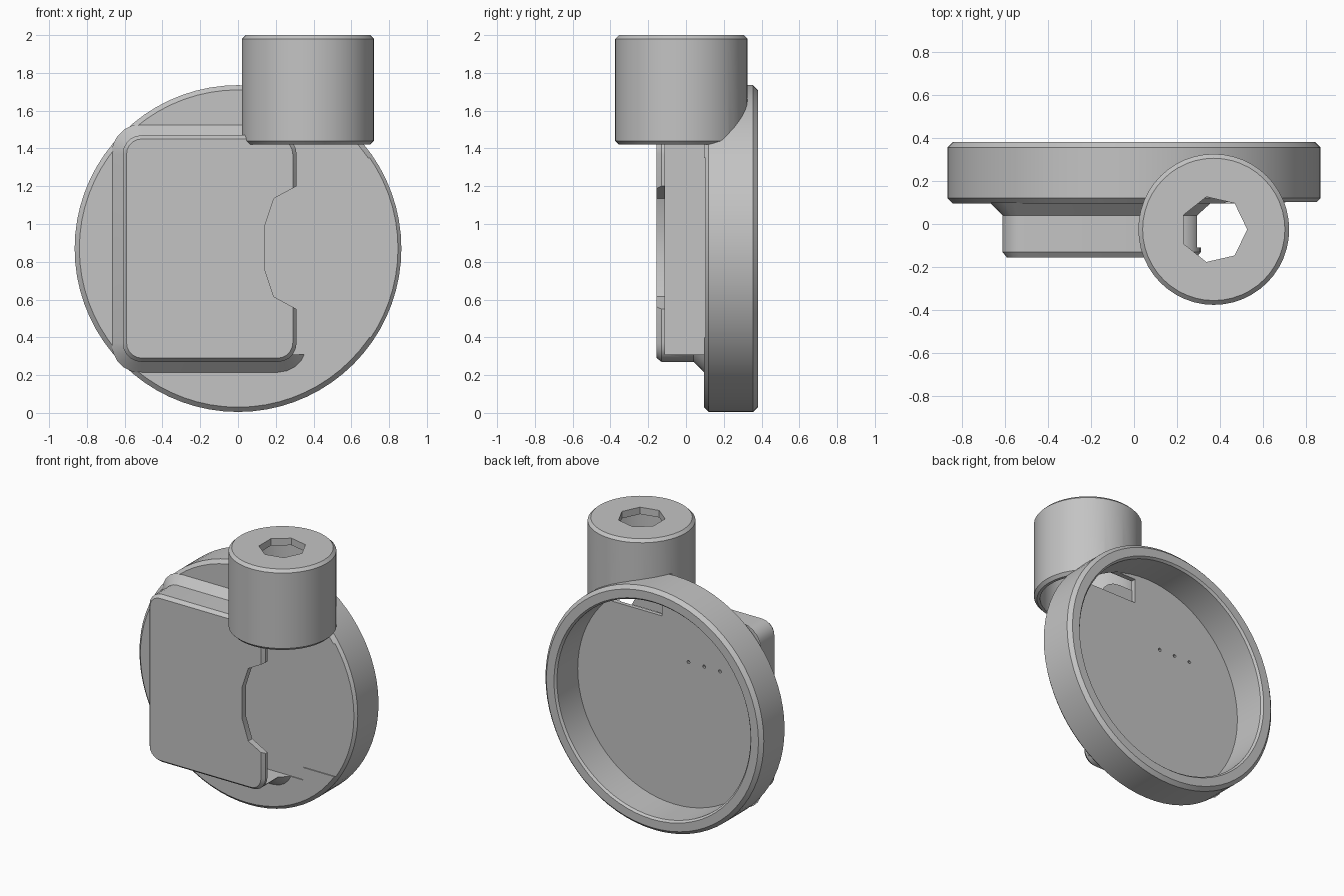
import bpy, bmesh, math
from mathutils import Vector

cube = bpy.data.objects.get("Cube")
if cube:
    bpy.data.objects.remove(cube, do_unlink=True)

grey = bpy.data.materials.new("matte_grey")
grey.use_nodes = True
grey.diffuse_color = (0.55, 0.55, 0.55, 1)
grey.node_tree.nodes["Principled BSDF"].inputs["Base Color"].default_value = (0.55, 0.55, 0.55, 1)

CENTRE_Z = 0.87          # centre height of the round case
SOCKET = (0.37, -0.025)  # axis of the upright socket


def loft(name, rings):
    """Skin a list of equal-length point rings and cap both ends."""
    bm = bmesh.new()
    loops = [[bm.verts.new(p) for p in ring] for ring in rings]
    for a, b in zip(loops, loops[1:]):
        for i in range(len(a)):
            j = (i + 1) % len(a)
            bm.faces.new((a[i], a[j], b[j], b[i]))
    bm.faces.new(loops[0])
    bm.faces.new(loops[-1])
    bmesh.ops.recalc_face_normals(bm, faces=bm.faces)
    mesh = bpy.data.meshes.new(name)
    bm.to_mesh(mesh)
    bm.free()
    mesh.materials.append(grey)
    obj = bpy.data.objects.new(name, mesh)
    bpy.context.scene.collection.objects.link(obj)
    return obj


def circle(radius, sides):
    steps = [2 * math.pi * i / sides for i in range(sides)]
    return [(radius * math.cos(t), radius * math.sin(t)) for t in steps]


def lathe_y(name, profile, x=0, z=CENTRE_Z, sides=72):
    return loft(name, [[(x + u, y, z + v) for u, v in circle(r, sides)] for r, y in profile])


def lathe_z(name, profile, sides=48):
    x, y = SOCKET
    return loft(name, [[(x + u, y + v, z) for u, v in circle(r, sides)] for r, z in profile])


def prism_y(name, outline, y0, y1):
    return loft(name, [[(x, y, z) for x, z in outline] for y in (y0, y1)])


def box(name, x0, x1, y0, y1, z0, z1):
    return prism_y(name, [(x0, z0), (x1, z0), (x1, z1), (x0, z1)], y0, y1)


def rounded_rect(x0, x1, z0, z1, grow, radius=0.1, steps=5):
    """Rounded rectangle, offset outward by grow."""
    points = []
    corners = ((x1, z1, -1, -1), (x0, z1, 1, -1), (x0, z0, 1, 1), (x1, z0, -1, 1))
    for k, (x, z, dx, dz) in enumerate(corners):
        for i in range(steps + 1):
            t = math.pi / 2 * (k + i / steps)
            r = radius + grow
            points.append((x + dx * radius + r * math.cos(t), z + dz * radius + r * math.sin(t)))
    return points


def cut(target, cutters):
    bpy.context.view_layer.objects.active = target
    for cutter in cutters:
        cutter.hide_render = True
        mod = target.modifiers.new("cut", "BOOLEAN")
        mod.operation = "DIFFERENCE"
        mod.solver = "EXACT"
        mod.object = cutter
        bpy.ops.object.modifier_apply(modifier=mod.name)


# Round case, open at the back
case = lathe_y("round_case", [(0.84, 0.095), (0.865, 0.12), (0.865, 0.355), (0.84, 0.38),
                              (0.78, 0.38), (0.767, 0.365), (0.767, 0.13)])

# Card pocket with a flared foot and chamfered front
pocket = loft("card_pocket", [
    [(x, y, z) for x, z in rounded_rect(-0.61, 0.31, 0.27, 1.47, grow)]
    for y, grow in ((0.1, 0.06), (0.04, 0), (-0.13, 0), (-0.155, -0.02))])

# Upright socket
socket = lathe_z("upright_socket", [(0.33, 1.42), (0.35, 1.44), (0.35, 1.98), (0.33, 2.0)])

# Cutters
slot = box("slot_cutter", -0.57, 0.45, -0.11, 0.102, 0.31, 1.425)
entry = box("entry_cutter", 0.31, 0.95, -0.11, 0.102, 0.4, 1.35)
half_notch = [(0.19, 0.26), (0.14, 0.11)]
notch_outline = ([(0.4, 1.26), (0.31, 1.2)] + [(x, 0.875 + z) for x, z in half_notch]
                 + [(x, 0.875 - z) for x, z in reversed(half_notch)] + [(0.31, 0.55), (0.4, 0.49)])
notch = prism_y("thumb_notch_cutter", notch_outline, -0.3, -0.05)
window = box("window_cutter", 0.1, 0.63, 0, 0.136, 1.425, 1.6)
pins = [lathe_y("pin_hole_cutter", [(0.012, 0), (0.012, 0.2)], x, 1.15, 8)
        for x in (-0.11, -0.235, -0.36)]
cavity = lathe_z("cavity_cutter", [(0.31, 1.3), (0.31, 1.95)])
bore = lathe_z("bore_cutter", [(0.155, 1.8), (0.155, 2.1)], 7)
case_space = lathe_y("case_space_cutter", [(0.863, 0.098), (0.863, 0.6)])

cut(case, [slot, entry, window] + pins)
cut(pocket, [slot, entry, notch])
cut(socket, [cavity, bore, case_space])

for cutter in [slot, entry, notch, window, cavity, bore, case_space] + pins:
    bpy.data.objects.remove(cutter, do_unlink=True)

# Smooth curved walls, keep edges crisp
for part in (case, pocket, socket):
    bpy.ops.object.select_all(action="DESELECT")
    part.select_set(True)
    bpy.context.view_layer.objects.active = part
    bpy.ops.object.shade_smooth_by_angle(angle=math.radians(30))
